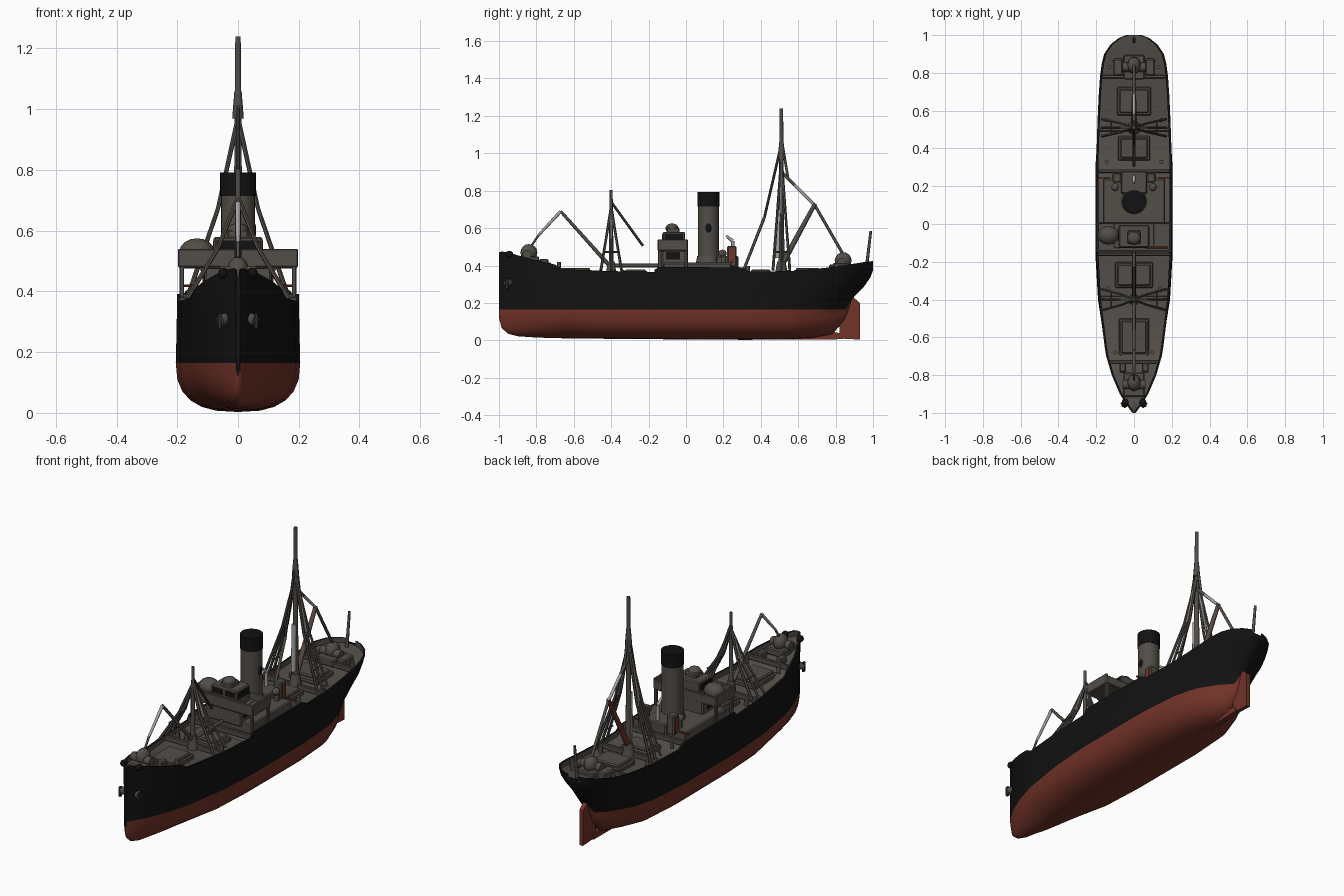
import bpy, bmesh, math
from mathutils import Vector

cube = bpy.data.objects.get("Cube")
if cube:
    bpy.data.objects.remove(cube)


def material(name, r, g, b):
    m = bpy.data.materials.new(name)
    m.use_nodes = True
    m.diffuse_color = (r, g, b, 1)
    m.node_tree.nodes["Principled BSDF"].inputs["Base Color"].default_value = (r, g, b, 1)
    return m


BLACK = material("hull black", .006, .006, .006)
RED = material("bottom red", .17, .033, .021)
GREY = material("deck grey", .085, .074, .063)
DARK = material("dark grey", .03, .028, .026)
LIGHT = material("pale grey", .38, .38, .38)


def finish(name, bm, mats, angle=40):
    bmesh.ops.recalc_face_normals(bm, faces=bm.faces)
    me = bpy.data.meshes.new(name)
    bm.to_mesh(me)
    bm.free()
    for m in mats:
        me.materials.append(m)
    ob = bpy.data.objects.new(name, me)
    bpy.context.collection.objects.link(ob)
    bpy.context.view_layer.objects.active = ob
    bpy.ops.object.select_all(action='DESELECT')
    ob.select_set(True)
    bpy.ops.object.shade_smooth_by_angle(angle=math.radians(angle))
    return ob


def box(name, centre, size, mat, bevel=.006):
    bm = bmesh.new()
    bmesh.ops.create_cube(bm, size=1)
    bmesh.ops.scale(bm, vec=size, verts=bm.verts)
    bmesh.ops.translate(bm, vec=centre, verts=bm.verts)
    if bevel:
        bmesh.ops.bevel(bm, geom=bm.edges[:], offset=bevel, segments=1, affect='EDGES')
    return finish(name, bm, [mat], 30)


def tube(name, a, b, r1, mat, r2=None, sides=8):
    a, b = Vector(a), Vector(b)
    bm = bmesh.new()
    bmesh.ops.create_cone(bm, cap_ends=True, segments=sides, radius1=r1,
                          radius2=r1 if r2 is None else r2, depth=(b - a).length)
    bm.transform((b - a).to_track_quat('Z', 'Y').to_matrix().to_4x4())
    bmesh.ops.translate(bm, vec=(a + b) / 2, verts=bm.verts)
    return finish(name, bm, [mat], 50)


def ball(name, centre, size, mat):
    bm = bmesh.new()
    bmesh.ops.create_uvsphere(bm, u_segments=12, v_segments=8, radius=1)
    bmesh.ops.scale(bm, vec=size, verts=bm.verts)
    bmesh.ops.translate(bm, vec=centre, verts=bm.verts)
    return finish(name, bm, [mat], 60)


# Hull stations: y, half beam at rail, waterline fullness, keel height, rail height
WL = .165
STATIONS = [
    (-1, .008, .9, .12, .47), (-.985, .02, .9, .065, .475), (-.95, .044, .9, .035, .47),
    (-.9, .075, .9, .022, .455), (-.8, .118, .92, .015, .43), (-.7, .147, .95, .012, .405),
    (-.66, .154, .97, .011, .38), (-.4, .187, 1.02, .008, .37), (-.17, .2, 1.02, .006, .366),
    (-.15, .201, 1.02, .006, .392), (.3, .2, 1.02, .003, .39), (.34, .2, 1.01, .003, .368),
    (.55, .193, .96, .005, .37), (.68, .187, .8, .012, .38), (.78, .18, .5, .03, .392),
    (.85, .171, .16, .11, .402), (.9, .158, 0, .235, .41), (.95, .125, 0, .285, .418),
    (.985, .08, 0, .335, .422), (1, .04, 0, .375, .424)]


def rail(y):
    for p, q in zip(STATIONS, STATIONS[1:]):
        if y <= q[0]:
            return p[4] + (q[4] - p[4]) * (y - p[0]) / (q[0] - p[0])
    return STATIONS[-1][4]


def deck(y):
    return rail(y) - .028


def section(y, w, full, keel, top):
    wl = max(WL, keel)
    n = 2.6 if abs(y) < .6 else 2
    pts = []
    for i in range(7):                     # rounded bilge
        a = i * math.pi / 12
        pts.append((w * full * math.sin(a) ** (2 / n), wl - (wl - keel) * math.cos(a) ** (2 / n)))
    for t in (.2, .45, .7, 1):             # topsides
        pts.append((w * (full + (1 - full) * math.sin(t * math.pi / 2)), wl + (top - wl) * t))
    inner = max(w - .012, w * .4)          # bulwark and deck
    return pts + [(inner, top), (inner, top - .028), (0, top - .024)]


bm = bmesh.new()
loops = []
for st in STATIONS:
    half = section(*st)
    pts = half + [(-x, z) for x, z in half[-2:0:-1]]
    loops.append([bm.verts.new((x, st[0], z)) for x, z in pts])
count = len(loops[0])
for a, b in zip(loops, loops[1:]):
    for i in range(count):
        j = (i + 1) % count
        f = bm.faces.new((a[i], a[j], b[j], b[i]))
        k = min(i, count - 1 - i)
        f.material_index = 1 if k < 6 else 0 if k < 11 else 2
for end in (loops[0], loops[-1]):
    bm.faces.new(end)
bmesh.ops.remove_doubles(bm, verts=bm.verts, dist=.0004)
finish("hull", bm, [BLACK, RED, GREY], 45)


def plate(name, outline, thick, mat):
    bm = bmesh.new()
    face = bm.faces.new([bm.verts.new((-thick / 2, y, z)) for y, z in outline])
    ext = bmesh.ops.extrude_face_region(bm, geom=[face])
    bmesh.ops.translate(bm, vec=(thick, 0, 0),
                        verts=[v for v in ext["geom"] if isinstance(v, bmesh.types.BMVert)])
    return finish(name, bm, [mat], 30)


# Stern gear
plate("rudder", [(.82, .01), (.93, .004), (.93, .2), (.89, .235), (.82, .2)], .022, RED)
plate("skeg", [(.5, .004), (.84, .006), (.84, .035), (.76, .05), (.76, .17), (.5, .17)], .03, RED)
tube("propeller_hub", (0, .74, .125), (0, .82, .125), .026, RED, .012, 12)
for i in range(4):
    a = math.pi * (i / 2 + .25)
    blade = ball("propeller_blade", (0, 0, 0), (.018, .006, .03), RED)
    blade.location = (.035 * math.sin(a), .79, .125 + .035 * math.cos(a))
    blade.rotation_euler = (0, a, .4)

# Bow anchors
for s in (-1, 1):
    tube("hawse_pipe", (s * .035, -.94, .31), (s * .06, -.962, .305), .022, GREY, .018, 10)
    box("anchor_shank", (s * .06, -.958, .302), (.014, .02, .055), DARK, .003)

# Cargo hatches and coamings
for y, w, l in ((-.6, .16, .2), (-.27, .2, .14), (.4, .17, .13), (.65, .18, .15)):
    box("hatch_coaming", (0, y, deck(y) + .012), (w, l, .03), GREY)
    box("hatch_cover", (0, y, deck(y) + .028), (w - .025, l - .025, .02), GREY)
for y, w in ((-.73, .26), (-.39, .36), (-.16, .39), (.28, .38), (.5, .38), (.78, .34)):
    box("deck_beam", (0, y, deck(y) + .016), (w, .018, .03), GREY, .004)
    for s in (-1, 1):
        tube("bollard", (s * w * .38, y + .05, deck(y)), (s * w * .38, y + .05, deck(y) + .035),
             .011, GREY)

# Forecastle and poop machinery
for y in (-.85, .83):
    z = deck(y)
    box("winch_bed", (0, y, z + .015), (.11, .13, .04), GREY)
    tube("winch_drum", (-.06, y, z + .045), (.06, y, z + .045), .024, GREY, sides=12)
    ball("winch_gear", (0, y + .01, z + .055), (.036, .045, .045), GREY)
for s in (-1, 1):
    ball("bow_fairlead", (s * .047, -.945, .46), (.018, .022, .018), BLACK)
    box("poop_locker", (s * .085, .83, deck(.83) + .02), (.05, .09, .045), GREY)
    box("mooring_winch", (s * .06, -.76, deck(-.76) + .02), (.035, .05, .045), GREY)
tube("flag_staff", (0, .965, .39), (0, .988, .585), .009, GREY, .007)

# Bridge
box("deck_house", (0, .06, .385), (.33, .36, .06), GREY)
box("bridge_house", (0, -.06, .44), (.22, .14, .1), GREY)
box("bridge_floor", (0, -.07, .482), (.39, .16, .012), GREY, .003)
box("bridge_front", (0, -.145, .51), (.395, .014, .06), GREY, .004)
box("bridge_back", (0, .005, .505), (.39, .012, .05), GREY, .004)
for s in (-1, 1):
    box("bridge_wing", (s * .191, -.07, .51), (.014, .16, .06), GREY, .004)
    for y in (-.14, .0):
        box("wing_post", (s * .185, y, .43), (.016, .018, .11), GREY, .003)
    box("house_window", (s * .111, -.07, .452), (.004, .075, .04), BLACK, 0)
    box("wheelhouse_window", (s * .081, -.065, .55), (.004, .1, .035), BLACK, 0)
    box("front_window", (s * .04, -.126, .553), (.06, .004, .028), BLACK, 0)
    box("boat_rail", (s * .16, .245, .418), (.06, .01, .008), RED, .002)
box("wheelhouse", (0, -.065, .53), (.16, .12, .1), GREY)
box("roof_locker", (0, -.07, .588), (.07, .07, .03), GREY)
ball("roof_compass", (0, -.075, .6), (.035, .035, .025), GREY)
ball("wing_bundle", (-.135, -.06, .53), (.058, .05, .045), GREY)
box("bridge_rail_red", (.12, -.125, .492), (.12, .01, .01), RED, .002)

# Funnel with dark cap
tube("funnel", (0, .12, .39), (0, .12, .725), .056, GREY, sides=24)
tube("funnel_cap", (0, .12, .715), (0, .12, .792), .059, BLACK, sides=24)
tube("funnel_base", (0, .12, .39), (0, .12, .45), .072, GREY, .06, 24)
ball("funnel_emblem_disc", (.054, .12, .6), (.006, .016, .025), BLACK)

# Engine casing and ventilators
box("engine_casing", (0, .22, .42), (.14, .12, .06), GREY)
for s in (-1, 1):
    tube("ventilator", (s * .1, .2, .4), (s * .1, .2, .455), .014, GREY)
    ball("ventilator_cowl", (s * .1, .195, .465), (.02, .022, .02), GREY)
    box("side_locker", (s * .09, .245, .45), (.045, .05, .11), GREY)
    box("locker_panel", (s * .114, .245, .45), (.005, .03, .08), RED, 0)
tube("davit_post", (0, .25, .44), (0, .25, .53), .009, LIGHT)
tube("davit_arm", (0, .25, .53), (0, .215, .56), .01, LIGHT, .006)


# Masts with shrouds, stays and cargo booms
def mast(name, y, top, hounds, spread, r):
    base = deck(y)
    tube(name + "_pole", (0, y, base), (0, y, top), r, GREY, r * .55, 10)
    tube(name + "_foot", (0, y, base), (0, y, base + .08), r * 2.2, GREY, r * 1.3, 10)
    for s in (-1, 1):
        for dy in (-spread, 0, spread):
            foot = Vector((s * .168, y + dy, rail(y) + .005))
            head = Vector((0, y, hounds))
            knee = head.lerp(foot, .5) + Vector((-s * .018, 0, 0))
            tube(name + "_shroud_lower", foot, knee, .008, GREY, .007, 6)
            tube(name + "_shroud_upper", knee, head, .007, GREY if dy else LIGHT, .008, 6)
        tube(name + "_ratline", (s * .12, y - spread * .7, base + .13),
             (s * .12, y + spread * .7, base + .13), .005, GREY, sides=6)


mast("fore_mast", -.4, .805, .71, .055, .014)
mast("main_mast", .51, 1.24, .97, .045, .017)
tube("main_mast_step", (0, .492, .44), (0, .497, .7), .013, LIGHT)
tube("main_mast_band", (0, .51, .97), (0, .51, 1.06), .019, GREY, .012)

tube("fore_boom", (0, -.41, .4), (0, -.67, .69), .011, GREY, .008)
tube("fore_boom_tackle", (0, -.67, .69), (0, -.79, .56), .009, LIGHT, .007)
tube("fore_boom_guy", (0, -.79, .56), (0, -.87, .44), .006, GREY)
tube("fore_back_stay", (0, -.4, .74), (0, -.23, .505), .007, DARK)
tube("fore_gangway_rail", (0, -.38, .4), (0, -.14, .4), .01, GREY)

boom = tube("main_boom", (0, .51, .4), (0, .69, .73), .016, GREY, .011)
boom.data.materials.append(RED)
for f in boom.data.polygons:
    f.material_index = int(f.normal.x < -.3)
tube("main_boom_lift", (0, .51, .9), (0, .58, .83), .009, GREY)
tube("main_boom_lift_end", (0, .58, .83), (0, .69, .72), .009, LIGHT, .008)
tube("main_boom_guy", (0, .69, .72), (0, .84, .46), .008, GREY)
knee = (0, .42, .66)
tube("main_fore_stay_upper", (0, .51, 1.05), knee, .007, DARK)
tube("main_fore_stay_lower", knee, (0, .31, .38), .008, GREY)
tube("main_top_stay", (0, .51, 1.08), (0, .545, .87), .007, GREY)
